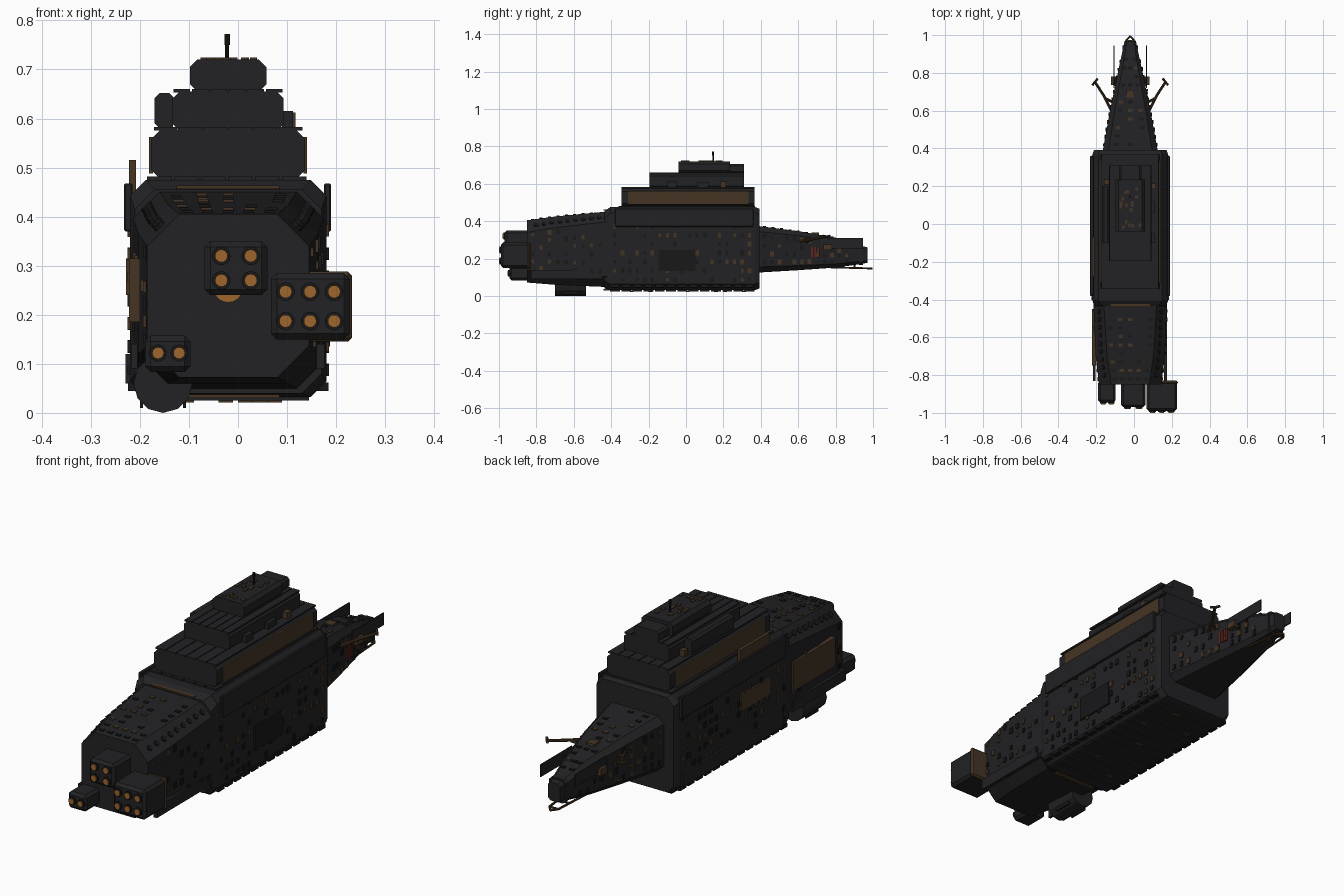
import bpy, bmesh, math, random
from mathutils import Vector, Matrix

if "Cube" in bpy.data.objects:
    bpy.data.objects.remove(bpy.data.objects["Cube"])

random.seed(7)
CX = -0.02  # ship centreline


def material(name, r, g, b):
    m = bpy.data.materials.new(name)
    m.diffuse_color = (r, g, b, 1)
    m.use_nodes = True
    m.node_tree.nodes["Principled BSDF"].inputs["Base Color"].default_value = m.diffuse_color
    return m


DARK = material("dark_steel", 0.016, 0.016, 0.018)
BLACK = material("black_steel", 0.009, 0.009, 0.010)
BROWN = material("rust_brown", 0.060, 0.036, 0.018)
ORANGE = material("engine_glow", 0.34, 0.13, 0.025)
RED = material("red_grille", 0.12, 0.018, 0.01)


def finish(name, bm, mat):
    bmesh.ops.recalc_face_normals(bm, faces=bm.faces)
    me = bpy.data.meshes.new(name)
    bm.to_mesh(me)
    bm.free()
    me.materials.append(mat)
    ob = bpy.data.objects.new(name, me)
    bpy.context.collection.objects.link(ob)
    return ob


def boxes(name, items, mat=DARK, bevel=0):
    """Each item is x0, x1, y0, y1, z0, z1."""
    bm = bmesh.new()
    for x0, x1, y0, y1, z0, z1 in items:
        c = Vector(((x0 + x1) / 2, (y0 + y1) / 2, (z0 + z1) / 2))
        s = Matrix.Diagonal((x1 - x0, y1 - y0, z1 - z0, 1))
        bmesh.ops.create_cube(bm, size=1, matrix=Matrix.Translation(c) @ s)
    ob = finish(name, bm, mat)
    if bevel:
        mod = ob.modifiers.new("bevel", "BEVEL")
        mod.width, mod.segments = bevel, 1
    return ob


def loft(name, secs, mat=DARK, cx=CX):
    """Octagonal sections along y: y, half width, z0, z1, chamfer."""
    bm = bmesh.new()
    rings = []
    for y, h, z0, z1, c in secs:
        pts = [(h - c, z0), (h, z0 + c), (h, z1 - c), (h - c, z1)]
        pts += [(-x, z) for x, z in reversed(pts)]
        rings.append([bm.verts.new((cx + x, y, z)) for x, z in pts])
    for a, b in zip(rings, rings[1:]):
        for i in range(8):
            j = (i + 1) % 8
            bm.faces.new((a[i], a[j], b[j], b[i]))
    bm.faces.new(rings[0])
    bm.faces.new(rings[-1])
    return finish(name, bm, mat)


def rods(name, segs, r, mat=BROWN, n=8):
    bm = bmesh.new()
    for a, b in segs:
        a, b = Vector(a), Vector(b)
        d = b - a
        m = Matrix.Translation((a + b) / 2) @ d.to_track_quat('Z', 'Y').to_matrix().to_4x4()
        bmesh.ops.create_cone(bm, cap_ends=True, segments=n, radius1=r, radius2=r, depth=d.length, matrix=m)
    return finish(name, bm, mat)


def section(secs, y):
    for a, b in zip(secs, secs[1:]):
        if a[0] <= y <= b[0]:
            t = (y - a[0]) / (b[0] - a[0])
            return [p + (q - p) * t for p, q in zip(a, b)]


# Main hull lofts
STERN = [(-.85, .165, .072, .405, .065), (-.7, .183, .06, .425, .06), (-.42, .195, .048, .452, .055)]
MID = [(-.435, .19, .04, .455, .04), (-.405, .2, .032, .475, .032), (.37, .2, .032, .475, .032), (.392, .192, .04, .467, .032)]
BOW = [(.38, .147, .125, .375, .03), (.6, .107, .138, .347, .025), (.8, .066, .152, .312, .02),
       (.93, .038, .17, .27, .015), (.97, .03, .178, .26, .012)]
loft("stern_hull", STERN)
loft("mid_hull", MID)
loft("bow_hull", BOW)
loft("nose_cap", [(.925, .042, .165, .275, .014), (.945, .042, .165, .272, .014)])


# Scattered windows and hatches on the hull sides
def windows(name, secs, y0, y1, step, rows, chance):
    sets = {BROWN: [], BLACK: []}
    y = y0
    while y < y1:
        _, h, z0, z1, c = section(secs, y)
        for k in range(rows):
            z = z0 + c + (z1 - z0 - 2 * c) * (k + .5) / rows
            for s in (-1, 1):
                if random.random() < chance:
                    x = CX + s * h
                    w, t = random.choice([(.007, .009), (.010, .013), (.008, .012)])
                    sets[random.choice([BROWN, BLACK])].append((x - .005, x + .005, y - w, y + w, z - t, z + t))
        y += step
    for m, it in sets.items():
        boxes(name + ("_lit" if m is BROWN else "_dark"), it, m)


windows("stern_windows", STERN, -.82, -.45, .045, 6, .4)
windows("mid_windows", MID, -.38, .37, .04, 8, .5)
windows("bow_windows", BOW, .42, .9, .04, 4, .6)


# Deck studs on the stern and bow roofs
def studs(name, secs, y0, y1, step, cols):
    for mat in (BLACK, BROWN):
        it = []
        for i in range(int((y1 - y0) / step)):
            y = y0 + i * step
            _, h, z0, z1, c = section(secs, y)
            for k in range(cols):
                if random.random() < .4:
                    x = CX + (h - c) * (2 * (k + .5) / cols - 1)
                    it.append((x - .011, x + .011, y - .008, y + .008, z1 - .006, z1 + .004))
        boxes(name + ("_rust" if mat is BROWN else "_dark"), it, mat)


studs("stern_roof_hatches", STERN, -.82, -.44, .045, 5)
studs("bow_roof_hatches", BOW, .42, .92, .045, 3)

# Round vents along the stern chamfers
vents = []
for i in range(9):
    y = -.8 + i * .042
    _, h, z0, z1, c = section(STERN, y)
    for s in (-1, 1):
        p = Vector((CX + s * (h - c / 2), y, z1 - c / 2))
        n = Vector((s, 0, 1)).normalized() * .005
        vents.append((p - n, p + n))
rods("stern_vents", vents, .013, BLACK)

# Ribs along the hull's upper and lower edges, belly planks
ribs, planks = [], []
for i in range(13):
    y = -.38 + i * .06
    for s in (-1, 1):
        x = CX + s * .19
        ribs.append((x - .014, x + .014, y - .022, y + .022, .045, .062))
    planks.append((CX - .165, CX + .165, y - .026, y + .026, .025, .04))
boxes("hull_edge_ribs", ribs, BLACK)
boxes("belly_planks", planks)
boxes("deck_strips", [(CX - .165 + i * .055, CX - .115 + i * .055, -.36, .37, .47, .482) for i in range(6)])
boxes("belly_hatches", [(CX + x, CX + x + .03, y, y + .02, .021, .03) for x, y in
                        ((-.1, -.3), (.05, -.2), (-.02, 0), (.08, .15), (-.12, .2), (.02, .3))], BROWN)
boxes("front_slots", [(CX + s * .1 - .04, CX + s * .1 + .04, -.445, -.43, z, z + .006)
                      for s in (-1, 1) for z in (.415, .427, .439)], BLACK)
boxes("front_trim", [(CX - .105, CX + .105, -.44, -.41, .456, .463), (CX - .105, CX + .105, -.44, -.41, .03, .037)], BROWN)

# Side armour plates
boxes("upper_armour", [(-.232, -.215, -.38, .36, .37, .468), (.175, .19, -.38, .36, .37, .468)], DARK, .003)
boxes("side_bay_door", [(.175, .188, -.145, .05, .135, .245)], BLACK)
boxes("lower_armour", [(-.229, -.215, -.37, .35, .06, .12)])
boxes("stern_side_plates", [(-.218, -.205, -.83, -.45, .09, .14), (.16, .176, -.83, -.45, .09, .14)])
boxes("rust_side_panels", [(-.222, -.2, -.75, -.45, .185, .315), (-.222, -.208, -.28, -.07, .44, .515),
                           (-.228, -.21, -.28, -.07, .24, .315)], BROWN)

# Superstructure tiers
loft("tier_one", [(-.345, .157, .475, .578, .02), (.367, .157, .475, .578, .02)])
loft("tier_two", [(-.195, .113, .575, .655, .014), (.31, .113, .575, .655, .014)])
loft("tier_two_side_box", [(-.1, .02, .58, .652, .01), (.2, .02, .58, .652, .01)], DARK, -.15)
loft("tier_three", [(-.04, .078, .655, .72, .015), (.235, .078, .655, .72, .015)])
loft("tier_three_rear", [(.23, .06, .655, .705, .01), (.31, .06, .655, .705, .01)])
roof = []
for half, y0, y1, z in ((.153, -.345, .367, .576), (.113, -.195, .31, .653)):
    n = 6
    w = 2 * half / n
    roof += [(CX - half + i * w + .002, CX - half + (i + 1) * w - .002, y0, y1, z, z + .007) for i in range(n)]
boxes("tier_roof_planks", roof)
boxes("tier_rust_panels", [(x - .004, x + .004, -.31, .335, .488, .562) for x in (CX - .157, CX + .157)], BROWN)
boxes("tier_side_lockers", [(.092, .117, .185, .215, .583, .612), (-.158, -.132, .21, .235, .583, .612)], BROWN)
boxes("tier_side_lockers_dark", [(.09, .112, -.1, -.05, .583, .615), (.09, .11, .06, .12, .583, .61)])
roofbits = []
for i in range(16):
    x, y = CX + random.uniform(-.055, .055), random.uniform(-.02, .21)
    roofbits.append((x - .007, x + .007, y - .009, y + .009, .715, .724))
boxes("bridge_roof_hatches", roofbits, BROWN)
rods("mast", [((CX - .002, .145, .715), (CX - .002, .145, .765))], .004, BLACK)
rods("mast_head", [((CX - .002, .145, .75), (CX - .002, .145, .772))], .006, BLACK)


# Engine blocks with nozzles
def engine(name, x0, x1, z0, z1, y, xs, zs, r):
    boxes(name + "_block", [(x0, x1, y + .01, -.83, z0, z1)], DARK, .012)
    ends = [(x, z) for x in xs for z in zs]
    rods(name + "_nozzle_rims", [((x, y + .004, z), (x, y + .03, z)) for x, z in ends], r * 1.45, BLACK, 16)
    rods(name + "_nozzles", [((x, y, z), (x, y + .03, z)) for x, z in ends], r, ORANGE, 16)


engine("centre_engine", -.068, .06, .24, .35, -.98, (-.034, .026), (.32, .27), .013)
engine("right_engine", .067, .228, .15, .285, -1.0, (.097, .147, .196), (.247, .187), .013)
engine("left_engine", -.19, -.097, .083, .158, -.955, (-.163, -.12), (.122,), .012)
boxes("right_engine_mount", [(.13, .232, -.85, -.828, .145, .288)], BROWN, .008)
rods("centre_exhaust", [((CX, -.87, .255), (CX, -.84, .255))], .03, ORANGE, 20)

# Underslung pod
rods("belly_pod", [((-.153, -.7, .06), (-.153, -.535, .06))], .06, DARK, 12)
boxes("pod_struts", [(x, x + .006, -.66, -.57, .01, .08) for x in (-.2, -.112)], BLACK)

# Bow fittings, mirrored about the centreline
fins, mounts, turrets, arms, claws = [], [], [], [], []
for s in (-1, 1):
    X = lambda d: CX + s * d
    bx = lambda a, b, *r: (min(X(a), X(b)), max(X(a), X(b)), *r)
    fins.append(bx(.083, .088, .72, .945, .255, .31))
    mounts.append(bx(.05, .085, .735, .78, .262, .282))
    turrets += [bx(.07, .102, .735, .78, .245, .275), bx(.062, .075, .69, .71, .275, .295)]
    arms += [((X(.1), .6, .29), (X(.14), .68, .305)), ((X(.14), .68, .305), (X(.187), .752, .318)),
             ((X(.085), .64, .285), (X(.13), .665, .3))]
    claws += [((X(.187), .752, .318), (X(.2), .735, .322)), ((X(.187), .752, .318), (X(.172), .77, .322))]
boxes("bow_fins", fins)
boxes("fin_mounts", mounts, BLACK)
boxes("bow_turrets", turrets, BROWN)
rods("grapple_arms", arms, .007)
rods("grapple_claws", claws, .006)
boxes("red_grille", [(.058, .074, .65 + i * .018, .66 + i * .018, .205, .262) for i in range(4)], RED)
boxes("bow_deck_block", [(-.04, 0, .67, .71, .325, .34)], BROWN)

# Boom under the nose
rods("nose_boom", [((CX + s * .045, .72, .155), (CX + s * .022, .97, .148)) for s in (-1, 1)]
     + [((CX + s * .022, .97, .148), (CX, .995, .147)) for s in (-1, 1)]
     + [((CX - .022, .97, .148), (CX + .022, .97, .148)), ((CX, .9, .15), (CX, .9, .175)),
        ((CX - .03, .9, .15), (CX + .03, .9, .15))], .005)
